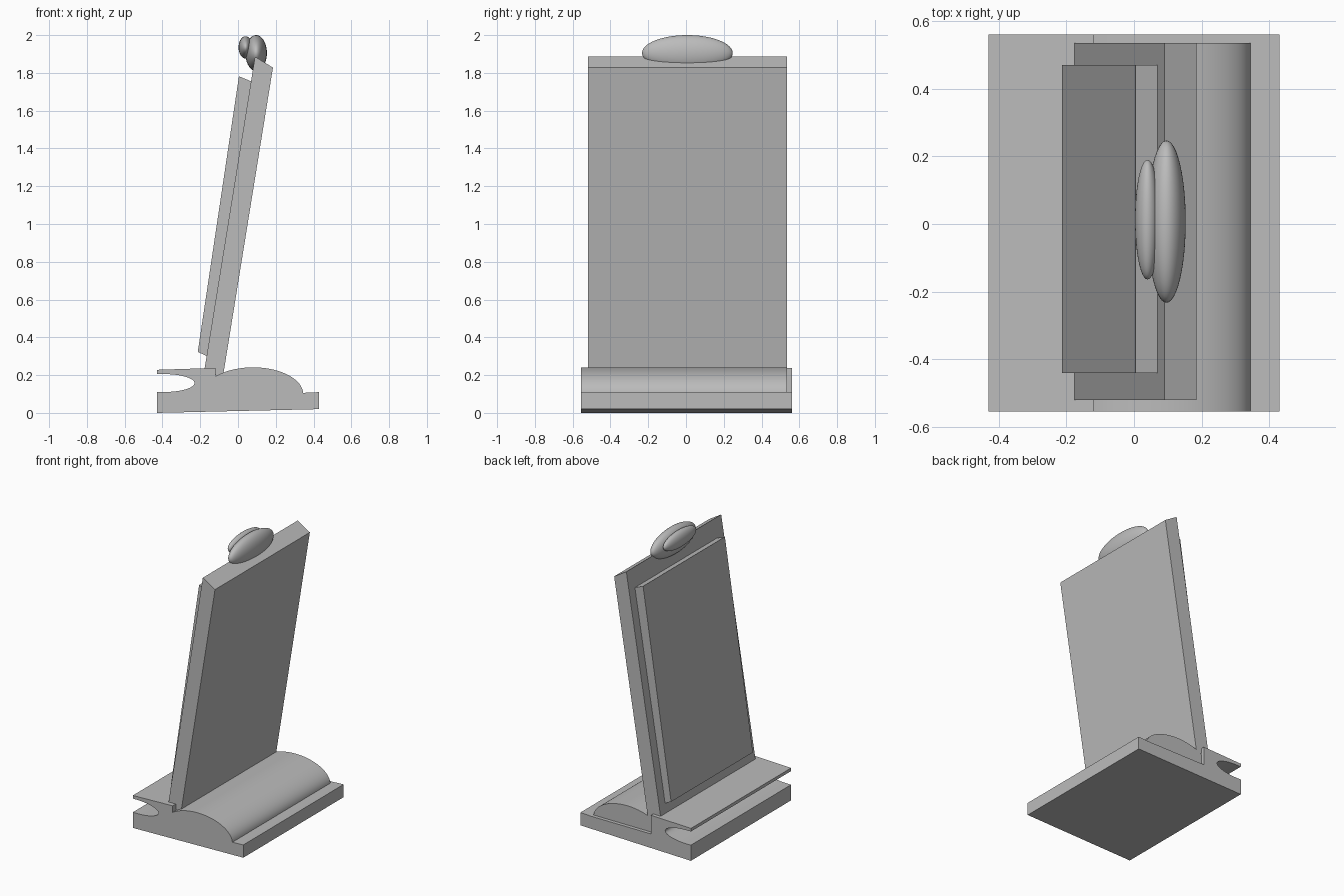
import bpy, bmesh, math

cube = bpy.data.objects.get("Cube")
if cube:
    bpy.data.objects.remove(cube, do_unlink=True)

grey = bpy.data.materials.new("plain grey")
grey.use_nodes = True
colour = (0.5, 0.5, 0.5, 1)
grey.diffuse_color = colour
grey.node_tree.nodes["Principled BSDF"].inputs["Base Color"].default_value = colour


def finish(name, bm, smooth_angle=None):
    bmesh.ops.recalc_face_normals(bm, faces=bm.faces)
    mesh = bpy.data.meshes.new(name)
    bm.to_mesh(mesh)
    bm.free()
    mesh.materials.append(grey)
    obj = bpy.data.objects.new(name, mesh)
    bpy.context.collection.objects.link(obj)
    if smooth_angle:
        bpy.ops.object.select_all(action="DESELECT")
        obj.select_set(True)
        bpy.context.view_layer.objects.active = obj
        bpy.ops.object.shade_smooth_by_angle(angle=math.radians(smooth_angle))
    return obj


def extrude(name, profile, y0, y1, smooth_angle=None):
    """Extrude an x-z outline along y."""
    bm = bmesh.new()
    face = bm.faces.new([bm.verts.new((x, y0, z)) for x, z in profile])
    moved = bmesh.ops.extrude_face_region(bm, geom=[face])["geom"]
    verts = [v for v in moved if isinstance(v, bmesh.types.BMVert)]
    bmesh.ops.translate(bm, verts=verts, vec=(0, y1 - y0, 0))
    return finish(name, bm, smooth_angle)


def arc(cx, cz, rx, rz, start, end, steps=28):
    angles = [math.radians(start + (end - start) * i / steps) for i in range(steps + 1)]
    return [(cx + rx * math.cos(a), cz + rz * math.sin(a)) for a in angles]


def ellipsoid(name, centre, radii):
    bm = bmesh.new()
    bmesh.ops.create_uvsphere(bm, u_segments=48, v_segments=24, radius=1)
    bmesh.ops.scale(bm, verts=bm.verts, vec=radii)
    bmesh.ops.translate(bm, verts=bm.verts, vec=centre)
    return finish(name, bm, 60)


# Base with a long pen slot open to one side
slot = arc(-0.40, 0.158, 0.17, 0.048, 90, -90)
base = [(-0.43, 0), (0.43, 0.02), (0.43, 0.11), (0.345, 0.106), (-0.12, 0.106),
        (-0.12, 0.238), (-0.43, 0.228), (-0.43, 0.206)] + slot + [(-0.43, 0.11)]
extrude("base", base, -0.555, 0.56, 30)

# Rounded hump, stopping short of one end of the base
hump = arc(0.08, 0.10, 0.265, 0.141, 2, 139)
extrude("base_hump", hump + [(-0.12, 0.10), (0.34, 0.10)], -0.555, 0.535, 30)

# Leaning board and the thinner plate on its face
extrude("board", [(-0.18, 0.215), (-0.08, 0.19), (0.185, 1.828), (0.09, 1.886)], -0.52, 0.535)
extrude("face_plate", [(-0.213, 0.323), (-0.164, 0.30), (0.07, 1.755), (0.005, 1.782)], -0.44, 0.47)

# Two flattened knobs on the top edge
ellipsoid("large_knob", (0.096, 0.007, 1.905), (0.057, 0.24, 0.095))
ellipsoid("small_knob", (0.04, 0.013, 1.935), (0.037, 0.177, 0.059))
